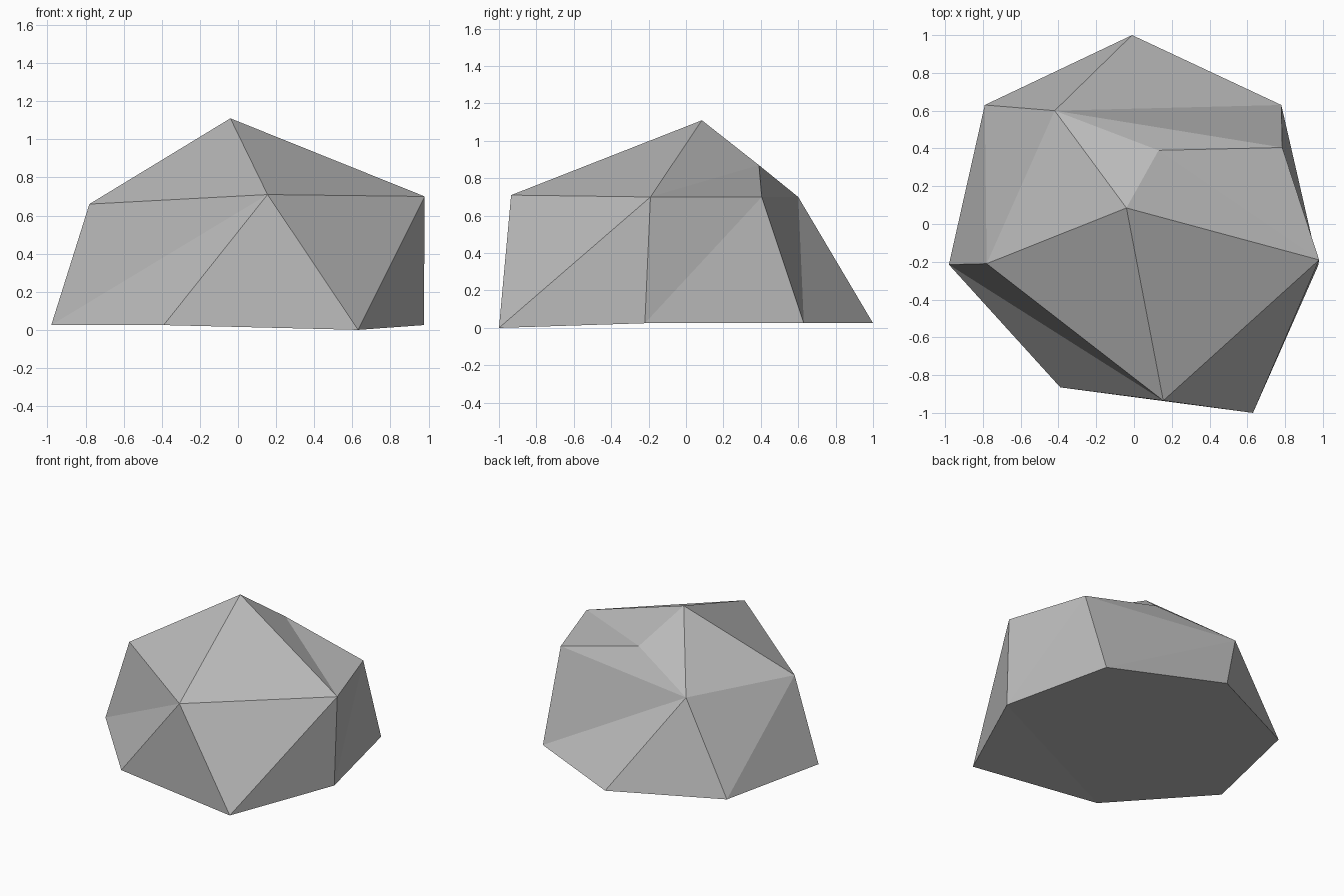
import bpy
import bmesh

# Remove the default cube
default = bpy.data.objects.get("Cube")
if default:
    bpy.data.objects.remove(default, do_unlink=True)


def make_material(name, colour):
    mat = bpy.data.materials.new(name)
    mat.use_nodes = True
    mat.diffuse_color = colour
    mat.node_tree.nodes["Principled BSDF"].inputs["Base Color"].default_value = colour
    return mat


# Boulder corners: ground ring, shoulder ring, then the crown
corners = {
    "ground_front": (0.63, -1.0, 0.0),
    "ground_left": (0.975, -0.22, 0.025),
    "ground_back_left": (0.78, 0.63, 0.025),
    "ground_back": (-0.01, 1.0, 0.025),
    "ground_back_right": (-0.79, 0.63, 0.025),
    "ground_right": (-0.98, -0.215, 0.025),
    "ground_front_right": (-0.39, -0.865, 0.025),
    "shoulder_front": (0.155, -0.935, 0.71),
    "shoulder_left": (0.98, -0.19, 0.70),
    "shoulder_back_left": (0.785, 0.405, 0.70),
    "shoulder_back": (-0.42, 0.60, 0.70),
    "shoulder_right": (-0.78, -0.21, 0.66),
    "ridge": (0.13, 0.39, 0.87),
    "peak": (-0.04, 0.085, 1.11),
}

# Facets as fans: a hub corner and the chain of corners around it
fans = [
    ("peak", ["shoulder_right", "shoulder_front", "shoulder_left", "ridge",
              "shoulder_back", "shoulder_right"]),
    ("shoulder_back_left", ["ridge", "shoulder_left", "ground_left",
                            "ground_back_left", "shoulder_back", "ridge"]),
    ("shoulder_back", ["ground_back_left", "ground_back", "ground_back_right",
                       "shoulder_right"]),
    ("shoulder_right", ["ground_back_right", "ground_right", "shoulder_front"]),
    ("shoulder_front", ["ground_right", "ground_front_right", "ground_front",
                        "shoulder_left"]),
    ("shoulder_left", ["ground_front", "ground_left"]),
]

bm = bmesh.new()
verts = {name: bm.verts.new(co) for name, co in corners.items()}
for hub, chain in fans:
    for a, b in zip(chain, chain[1:]):
        bm.faces.new((verts[hub], verts[a], verts[b]))

# Underside, closed around the ground ring
ring = [v for name, v in verts.items() if name.startswith("ground")]
bm.faces.new(ring[::-1])
bmesh.ops.triangulate(bm, faces=[f for f in bm.faces if len(f.verts) > 3])
bmesh.ops.recalc_face_normals(bm, faces=bm.faces[:])

mesh = bpy.data.meshes.new("boulder")
bm.to_mesh(mesh)
bm.free()

# Flat-shaded stone
mesh.materials.append(make_material("stone_grey", (0.5, 0.5, 0.5, 1.0)))
boulder = bpy.data.objects.new("boulder", mesh)
bpy.context.collection.objects.link(boulder)
